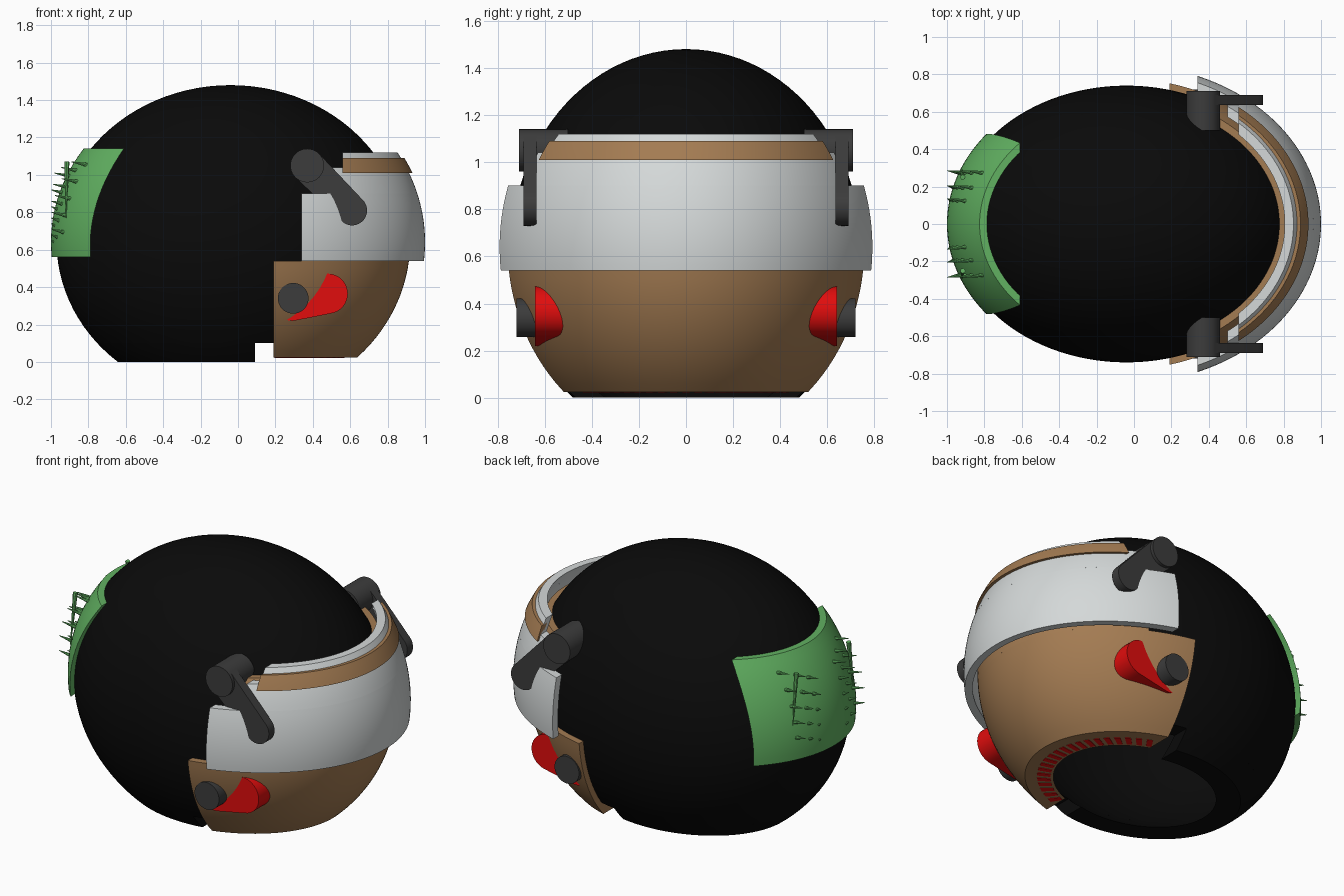
import bpy, bmesh, math
from mathutils import Vector

if "Cube" in bpy.data.objects:
    bpy.data.objects.remove(bpy.data.objects["Cube"])

CX, CZ = -0.04, 0.64          # centre shared by all shell layers


def material(name, rgb):
    m = bpy.data.materials.new(name)
    m.diffuse_color = (*rgb, 1)
    m.use_nodes = True
    m.node_tree.nodes["Principled BSDF"].inputs["Base Color"].default_value = m.diffuse_color
    return m


BLACK = material("black", (0.003, 0.003, 0.003))
BROWN = material("brown", (0.37, 0.20, 0.085))
GREY = material("light_grey", (0.66, 0.69, 0.69))
DARK = material("dark_grey", (0.045, 0.045, 0.045))
RED = material("red", (0.75, 0.004, 0.004))
GREEN = material("green", (0.12, 0.44, 0.12))


def finish(bm, name, mat, smooth=True):
    bmesh.ops.recalc_face_normals(bm, faces=bm.faces)
    me = bpy.data.meshes.new(name)
    bm.to_mesh(me)
    bm.free()
    me.materials.append(mat)
    ob = bpy.data.objects.new(name, me)
    bpy.context.collection.objects.link(ob)
    if smooth:
        bpy.ops.object.select_all(action='DESELECT')
        ob.select_set(True)
        bpy.context.view_layer.objects.active = ob
        bpy.ops.object.shade_smooth_by_angle(angle=math.radians(35))
    return ob


def ring(axes, z):
    return math.sqrt(max(0.0, 1 - ((z - CZ) / axes[2]) ** 2))


def band(name, mat, outer, inner, z0, z1, edge, back=False, n=72, m=14):
    """Thick patch of an ellipsoid between two heights, ending at x = edge(z)."""
    bm = bmesh.new()
    layers = []
    for ax in (outer, inner):
        rows = []
        for i in range(m + 1):
            z = z0 + (z1 - z0) * i / m
            r = ring(ax, z)
            c = max(-1, min(1, (edge(z) - CX) / (ax[0] * r)))
            t = math.acos(c)
            a, b = (t, 2 * math.pi - t) if back else (-t, t)
            rows.append([bm.verts.new((CX + ax[0] * r * math.cos(a + (b - a) * j / n),
                                       ax[1] * r * math.sin(a + (b - a) * j / n), z))
                         for j in range(n + 1)])
        layers.append(rows)
        for i in range(m):
            for j in range(n):
                bm.faces.new((rows[i][j], rows[i][j + 1], rows[i + 1][j + 1], rows[i + 1][j]))
    o, k = layers
    for i in (0, m):
        for j in range(n):
            bm.faces.new((o[i][j], o[i][j + 1], k[i][j + 1], k[i][j]))
    for j in (0, n):
        for i in range(m):
            bm.faces.new((o[i][j], o[i + 1][j], k[i + 1][j], k[i][j]))
    return finish(bm, name, mat)


def link_plate(name, mat, p1, r1, p2, r2, y0, y1):
    """Rounded link: hull of two circles in the xz plane, extruded along y."""
    bm = bmesh.new()
    for (px, pz), r in ((p1, r1), (p2, r2)):
        for k in range(40):
            a = 2 * math.pi * k / 40
            for y in (y0, y1):
                bm.verts.new((px + r * math.cos(a), y, pz + r * math.sin(a)))
    bmesh.ops.convex_hull(bm, input=bm.verts)
    bmesh.ops.delete(bm, geom=[v for v in bm.verts if not v.link_faces], context='VERTS')
    bmesh.ops.dissolve_limit(bm, angle_limit=0.01, verts=bm.verts, edges=bm.edges)
    finish(bm, name, mat)


def spike(bm, base, tip, r):
    base, tip = Vector(base), Vector(tip)
    d = tip - base
    mat = d.to_track_quat('Z', 'Y').to_matrix().to_4x4()
    mat.translation = (base + tip) / 2
    bmesh.ops.create_cone(bm, cap_ends=True, segments=8, radius1=r, radius2=0.002,
                          depth=d.length, matrix=mat)


# Hollow black shell: dome above the front notch, plus the lower back skirt
SHELL, LINING = (0.93, 0.74, 0.84), (0.85, 0.66, 0.76)
bm = bmesh.new()
N, M, ZB = 112, 36, 0.1
loops = []
for ax, order in ((SHELL, range(M)), (LINING, range(M))):
    a0 = math.asin((ZB - CZ) / ax[2])
    rows = []
    for i in order:
        a = a0 + (math.pi / 2 - a0) * i / M
        rows.append([bm.verts.new((CX + ax[0] * math.cos(a) * math.cos(2 * math.pi * j / N),
                                   ax[1] * math.cos(a) * math.sin(2 * math.pi * j / N),
                                   CZ + ax[2] * math.sin(a))) for j in range(N)])
    top = bm.verts.new((CX, 0, CZ + ax[2]))
    for j in range(N):
        q = (j + 1) % N
        for i in range(M - 1):
            bm.faces.new((rows[i][j], rows[i][q], rows[i + 1][q], rows[i + 1][j]))
        bm.faces.new((rows[-1][j], rows[-1][q], top))
    loops.append(rows[0])
for j in range(N):
    q = (j + 1) % N
    bm.faces.new((loops[0][j], loops[0][q], loops[1][q], loops[1][j]))
finish(bm, "shell_dome", BLACK)
band("shell_skirt", BLACK, SHELL, LINING, 0.0, ZB, lambda z: 0.09, back=True, m=4)

# Brown chin guard and the frame behind the visor
CHIN, CHIN_IN = (0.96, 0.78, 0.87), (0.86, 0.67, 0.77)
band("chin_guard", BROWN, CHIN, CHIN_IN, 0.025, 0.54, lambda z: 0.19)
band("visor_frame", BROWN, CHIN, (0.88, 0.69, 0.79), 0.54, 1.04, lambda z: 0.45)

# Red vent slots under the chin
bm = bmesh.new()
for k in range(-10, 11):
    t0 = math.radians(k * 6.2 - 1.7)
    quad = []
    for s, t in ((0.53, t0), (0.61, t0), (0.61, t0 + 0.06), (0.53, t0 + 0.06)):
        quad.append(bm.verts.new((CX + s * math.cos(t), s * 0.8 * math.sin(t), 0.022)))
    f = bm.faces.new(quad)
    ext = bmesh.ops.extrude_face_region(bm, geom=[f])
    bmesh.ops.translate(bm, vec=(0, 0, 0.005),
                        verts=[v for v in ext["geom"] if isinstance(v, bmesh.types.BMVert)])
finish(bm, "chin_vent_slots", RED, False)

# Stepped grey visor and its brown brow strip
VIS, VIS_IN = (1.04, 0.85, 0.935), (1.00, 0.80, 0.90)
band("visor_lower", GREY, VIS, VIS_IN, 0.54, 0.90, lambda z: 0.34)
band("visor_middle", GREY, VIS, VIS_IN, 0.90, 1.04, lambda z: 0.50, m=6)
band("visor_upper", GREY, VIS, VIS_IN, 1.04, 1.12, lambda z: 0.56, m=4)
band("brow_strip", BROWN, (1.056, 0.862, 0.95), (1.02, 0.825, 0.915), 1.01, 1.09,
     lambda z: 0.56, m=4)

# Green back plate with curved side edges
PLATE = (0.96, 0.77, 0.87)
band("back_plate", GREEN, PLATE, (0.92, 0.73, 0.83), 0.56, 1.14,
     lambda z: -0.79 + 0.18 * ((z - 0.62) / 0.52) ** 2, back=True, n=40)

# Small spikes on the back plate
bm = bmesh.new()
for s in (-1, 1):
    for col, y in enumerate((0.12, 0.19, 0.27)):
        for i in range(5):
            z = 0.64 + 0.09 * i + 0.03 * col
            r2 = ring(PLATE, z) ** 2 - (y / PLATE[1]) ** 2
            x = CX - PLATE[0] * math.sqrt(r2)
            spike(bm, (x + 0.02, s * y, z - 0.01),
                  (max(-0.998, x - 0.08), s * (y + 0.015), z + 0.01), 0.013)
    spike(bm, (-0.915, s * 0.25, 1.07), (-0.92, s * 0.29, 0.77), 0.014)
finish(bm, "back_spikes", GREEN)

# Side fittings, both sides
for side, s in (("left", 1), ("right", -1)):
    link_plate("visor_hub_" + side, DARK, (0.37, 1.05), 0.09, (0.37, 1.05), 0.09,
               s * 0.50, s * 0.71)
    link_plate("visor_arm_" + side, DARK, (0.37, 1.05), 0.09, (0.61, 0.81), 0.08,
               s * 0.635, s * 0.69)
    link_plate("chin_clip_" + side, RED, (0.29, 0.32), 0.10, (0.48, 0.365), 0.107,
               s * 0.48, s * 0.64)
    link_plate("clip_knob_" + side, DARK, (0.295, 0.34), 0.082, (0.295, 0.34), 0.082,
               s * 0.50, s * 0.72)
